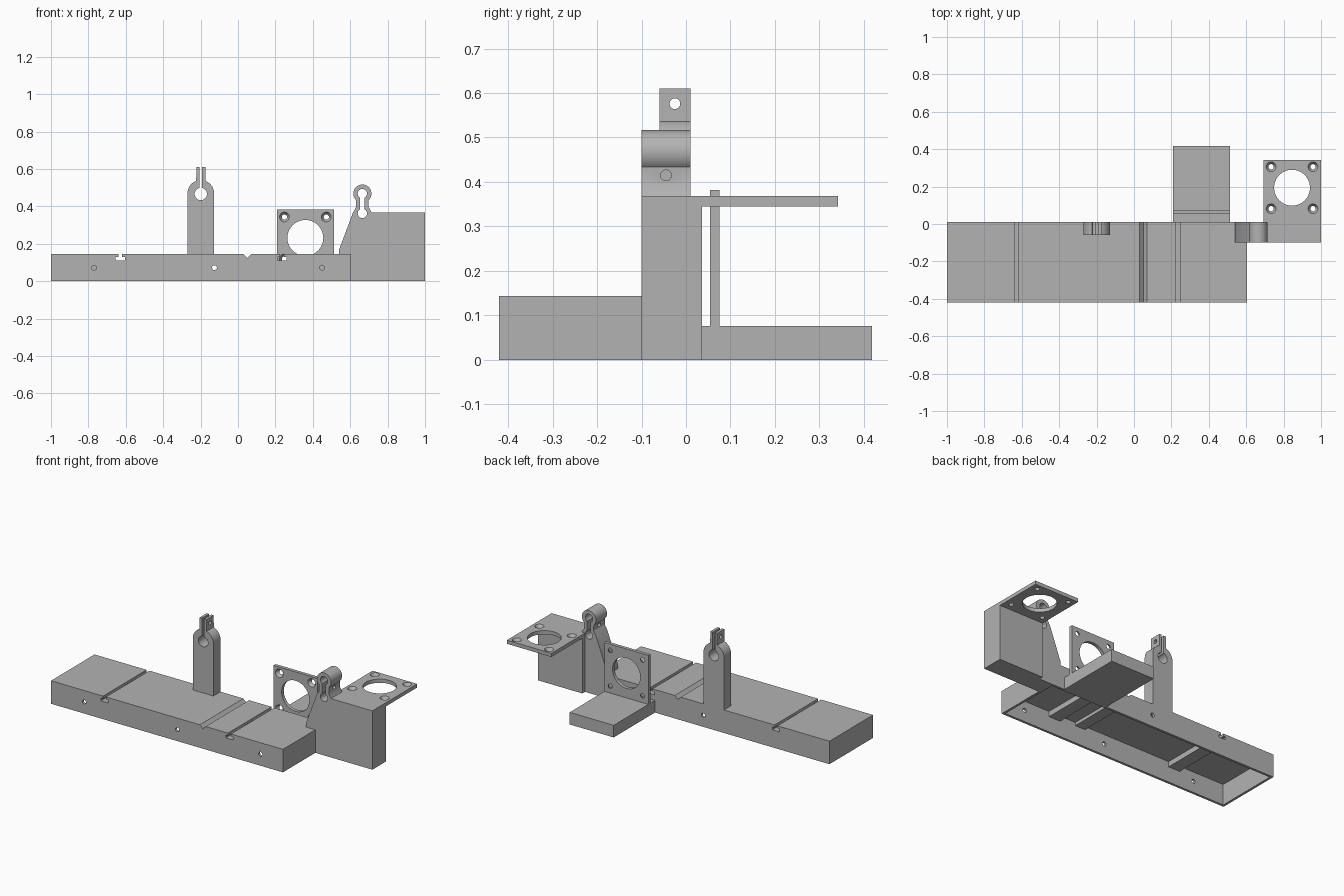
import bpy, bmesh, math
from mathutils import Matrix, Vector

cube = bpy.data.objects.get("Cube")
if cube:
    bpy.data.objects.remove(cube)

grey = bpy.data.materials.new("plain grey")
grey.use_nodes = True
COLOR = (0.45, 0.45, 0.45, 1)
grey.diffuse_color = COLOR
grey.node_tree.nodes["Principled BSDF"].inputs["Base Color"].default_value = COLOR


def place(axis, u, v, w):
    """Map profile coordinates (u, v) and depth w along the axis to space."""
    return {"x": (w, u, v), "y": (u, w, v), "z": (u, v, w)}[axis]


def prism(name, pts, axis, lo, hi):
    """Extrude a closed profile along an axis."""
    bm = bmesh.new()
    face = bm.faces.new([bm.verts.new(place(axis, u, v, lo)) for u, v in pts])
    new = bmesh.ops.extrude_face_region(bm, geom=[face])["geom"]
    verts = [g for g in new if isinstance(g, bmesh.types.BMVert)]
    bmesh.ops.translate(bm, verts=verts, vec=place(axis, 0, 0, hi - lo))
    return finish(name, bm)


def finish(name, bm):
    bmesh.ops.recalc_face_normals(bm, faces=bm.faces)
    mesh = bpy.data.meshes.new(name)
    bm.to_mesh(mesh)
    bm.free()
    mesh.materials.append(grey)
    ob = bpy.data.objects.new(name, mesh)
    bpy.context.collection.objects.link(ob)
    return ob


def rect(u0, u1, v0, v1):
    return [(u0, v0), (u1, v0), (u1, v1), (u0, v1)]


def arc(u, v, r, a0, a1, n=24):
    angles = [math.radians(a0 + (a1 - a0) * i / n) for i in range(n + 1)]
    return [(u + r * math.cos(a), v + r * math.sin(a)) for a in angles]


def hole(u, v, r, axis, lo, hi):
    return prism("hole_cutter", arc(u, v, r, 0, 360, 40)[:-1], axis, lo, hi)


def countersink(u, v, axis, outer, inner):
    """Cone that narrows from the outer depth to the inner depth."""
    start, end = (Vector(place(axis, u, v, w)) for w in (outer, inner))
    turn = (end - start).to_track_quat("Z", "Y").to_matrix().to_4x4()
    bm = bmesh.new()
    bmesh.ops.create_cone(bm, cap_ends=True, segments=32, radius1=0.027,
                          radius2=0.012, depth=(end - start).length,
                          matrix=Matrix.Translation((start + end) / 2) @ turn)
    return finish("sink_cutter", bm)


def cut(ob, cutters):
    """Subtract the cutters, bake the result and drop the cutters."""
    for c in cutters:
        c.hide_render = True
        mod = ob.modifiers.new("cut", "BOOLEAN")
        mod.operation, mod.solver, mod.object = "DIFFERENCE", "EXACT", c
    graph = bpy.context.evaluated_depsgraph_get()
    mesh = bpy.data.meshes.new_from_object(ob.evaluated_get(graph))
    ob.modifiers.clear()
    ob.data = mesh
    for c in cutters:
        bpy.data.objects.remove(c)


def motor_holes(u, v, axis, outer, inner):
    """One large opening with four countersunk screw holes around it."""
    lo, hi = min(outer, inner) - 0.01, max(outer, inner) + 0.01
    cutters = [hole(u, v, 0.096, axis, lo, hi)]
    for du in (-0.112, 0.112):
        for dv in (-0.112, 0.112):
            cutters.append(hole(u + du, v + dv, 0.014, axis, lo, hi))
            cutters.append(countersink(u + du, v + dv, axis, outer, inner))
    return cutters


# Hollow base: open underneath, ribs left below the grooves
BACK, TOP, T_SLOTS, V_X = 0.01, 0.144, (-0.63, 0.235), 0.05
base = prism("base", rect(-1, 0.605, 0, TOP), "y", -0.42, BACK)
roof = TOP - 0.014
cavity = [(0.59, -0.05), (-0.985, -0.05), (-0.985, roof)]
for x, half, z in ((T_SLOTS[0], 0.04, 0.097), (V_X, 0.035, 0.11), (T_SLOTS[1], 0.04, 0.097)):
    cavity += [(x - half, roof), (x - half, z), (x + half, z), (x + half, roof)]
cavity.append((0.59, roof))
cutters = [prism("cavity_cutter", cavity, "y", -0.405, BACK - 0.015)]
for x in T_SLOTS:
    profile = [(x - 0.01, 0.2), (x - 0.01, 0.128), (x - 0.025, 0.128), (x - 0.025, 0.11),
               (x + 0.025, 0.11), (x + 0.025, 0.128), (x + 0.01, 0.128), (x + 0.01, 0.2)]
    cutters.append(prism("slot_cutter", profile, "y", -0.5, 0.1))
notch = [(V_X - 0.04, TOP + 0.02), (V_X, TOP - 0.02), (V_X + 0.04, TOP + 0.02)]
cutters.append(prism("notch_cutter", notch, "y", -0.5, 0.1))
for x, depth in ((-0.77, -0.3), (-0.126, 0.1), (0.45, -0.3)):
    cutters.append(hole(x, 0.072, 0.013, "y", -0.5, depth))
cut(base, cutters)

# Upright post with a split clamp on top
px, pz = -0.199, 0.469
outline = [(px - 0.071, 0.14), (px + 0.071, 0.14)]
outline += arc(px, pz, 0.071, 0, 70) + [(px + 0.024, 0.61), (px - 0.024, 0.61)]
outline += arc(px, pz, 0.071, 110, 180)
post = prism("post", outline, "y", -0.06, BACK)
cut(post, [hole(px, pz - 0.003, 0.033, "y", -0.1, 0.1),
           prism("slit_cutter", rect(px - 0.007, px + 0.007, pz, 0.7), "y", -0.1, 0.1),
           hole(-0.025, 0.576, 0.012, "x", px - 0.1, px + 0.1)])

# Side column with a keyhole clamp
cx, cz = 0.665, 0.468
outline = [(0.605, 0), (0.7, 0), (0.7, 0.365), (0.715, 0.365), (cx + 0.033, 0.397)]
outline += arc(cx, cz, 0.0485, -46, 226, 40)
outline += [(cx - 0.033, 0.397), (0.614, 0.365), (0.541, 0.17), (0.541, TOP), (0.605, TOP)]
column = prism("clamp_column", outline, "y", -0.1, BACK)
cut(column, [hole(cx, cz, 0.025, "y", -0.2, 0.2),
             hole(cx, 0.362, 0.025, "y", -0.2, 0.2),
             prism("slit_cutter", rect(cx - 0.012, cx + 0.012, 0.362, cz), "y", -0.2, 0.2),
             hole(-0.045, 0.415, 0.012, "x", 0.55, 0.8)])

# Tall block with an overhanging motor plate
profile = [(-0.1, 0), (0.036, 0), (0.036, 0.345), (0.342, 0.345), (0.342, 0.368), (-0.1, 0.368)]
block = prism("side_motor_bracket", profile, "x", 0.692, 1)
cut(block, motor_holes(0.845, 0.194, "z", 0.369, 0.344))

# Low rear shelf with an upright motor plate
profile = [(BACK, 0), (0.418, 0), (0.418, 0.076), (0.075, 0.076), (0.075, 0.382),
           (0.054, 0.382), (0.054, 0.076), (BACK, 0.076)]
shelf = prism("rear_motor_bracket", profile, "x", 0.208, 0.512)
cut(shelf, motor_holes(0.36, 0.231, "y", 0.053, 0.076))

# Smooth round surfaces, sharp corners
for ob in (base, post, column, block, shelf):
    bpy.ops.object.select_all(action="DESELECT")
    ob.select_set(True)
    bpy.context.view_layer.objects.active = ob
    bpy.ops.object.shade_smooth_by_angle(angle=math.radians(30))
